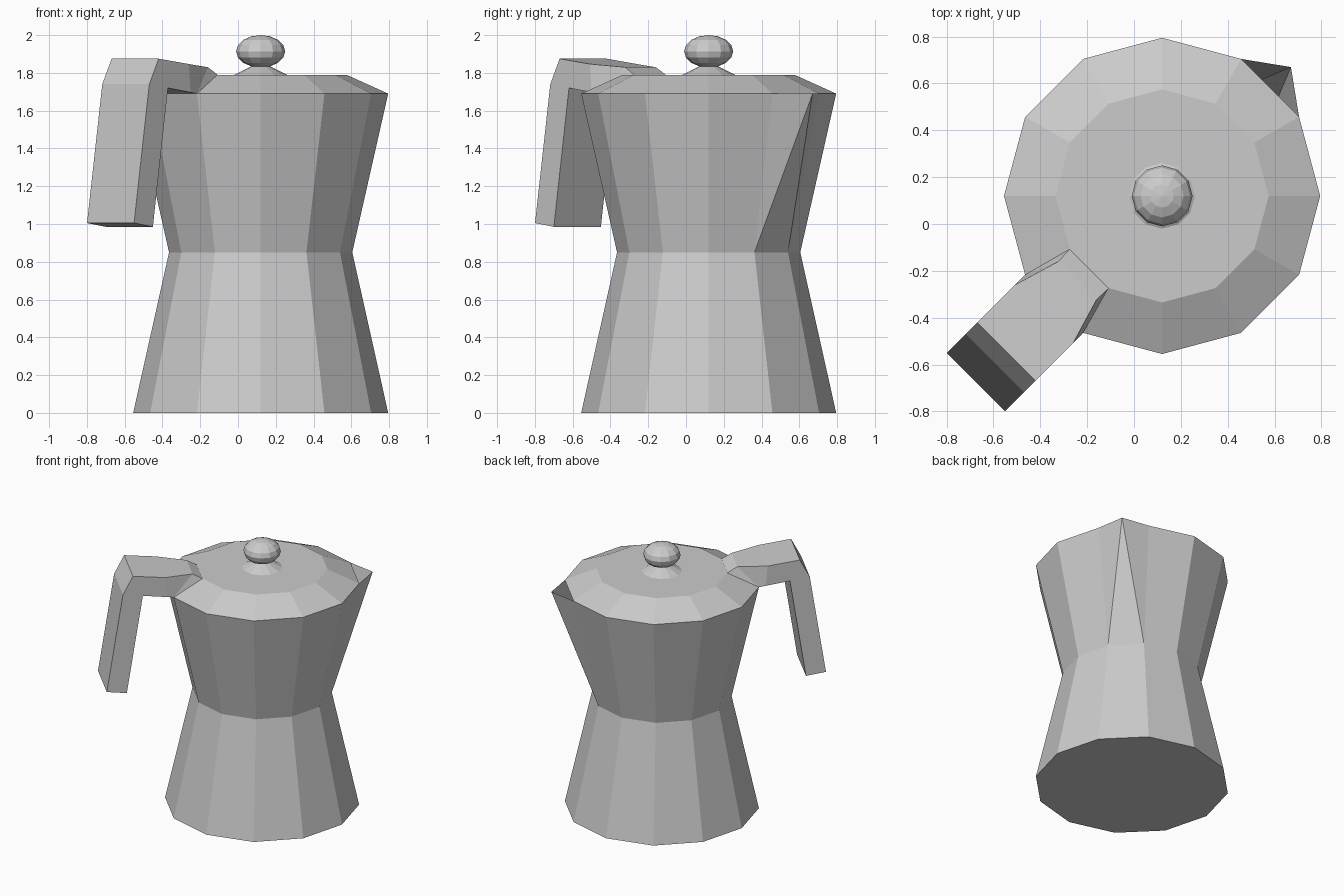
import bpy, bmesh, math
from mathutils import Vector

if "Cube" in bpy.data.objects:
    bpy.data.objects.remove(bpy.data.objects["Cube"])

CX = CY = 0.12   # axis of the pot
SIDES = 12


def finish(bm, name):
    me = bpy.data.meshes.new(name)
    bm.to_mesh(me)
    bm.free()
    ob = bpy.data.objects.new(name, me)
    bpy.context.collection.objects.link(ob)
    return ob


def lathe(bm, profile):
    """Twelve-sided rings joined by quads; returns rings and side faces."""
    rings = [[bm.verts.new((CX + r * math.cos(k * math.tau / SIDES),
                            CY + r * math.sin(k * math.tau / SIDES), z))
              for k in range(SIDES)] for r, z in profile]
    faces = []
    for a, b in zip(rings, rings[1:]):
        faces.append([bm.faces.new((a[k], a[(k + 1) % SIDES], b[(k + 1) % SIDES], b[k]))
                      for k in range(SIDES)])
    return rings, faces


# Body with the pouring spout pulled out of one upper wall
bm = bmesh.new()
rings, walls = lathe(bm, [(0.675, 0), (0.485, 0.85), (0.675, 1.69)])
bm.faces.new(rings[0][::-1])
bm.faces.remove(walls[1][1])
low_a, low_b = rings[1][1:3]
top_a, top_b = rings[2][1:3]
mid = bm.verts.new((low_a.co + low_b.co) / 2)
tip = bm.verts.new((0.67, 0.67, 1.69))
for tri in ((low_a, mid, tip), (low_a, tip, top_a), (mid, low_b, tip), (low_b, top_b, tip)):
    bm.faces.new(tri)
finish(bm, "body")

# Lid with the small raised collar under the knob
bm = bmesh.new()
rings, _ = lathe(bm, [(0.675, 1.69), (0.455, 1.79), (0.14, 1.79), (0.05, 1.835)])
bm.faces.new(rings[-1])
finish(bm, "lid")

# Knob
bm = bmesh.new()
bmesh.ops.create_uvsphere(bm, u_segments=12, v_segments=8, radius=1)
bmesh.ops.scale(bm, vec=(0.13, 0.13, 0.086), verts=bm.verts)
bmesh.ops.translate(bm, vec=(CX, CY, 1.914), verts=bm.verts)
finish(bm, "knob")

# Handle: outer and inner points (distance from axis, height, half width)
W = 0.176
sections = [
    ((0.44, 1.79, 0.118), (0.445, 1.785, 0.118)),
    ((0.51, 1.83, 0.115), (0.652, 1.69, 0.175)),
    ((0.714, 1.847, W), (0.70, 1.697, W)),
    ((0.94, 1.875, W), (0.87, 1.72, W)),
    ((1.01, 1.74, W), (0.87, 1.72, W)),
    ((1.124, 1.005, W), (0.983, 0.985, W)),
]
out = Vector((-1, -1, 0)).normalized()
side = Vector((1, -1, 0)).normalized()


def place(p, s):
    return Vector((CX, CY, p[1])) + out * p[0] + side * p[2] * s


bm = bmesh.new()
loops = [[bm.verts.new(place(p, s)) for p, s in ((o, 1), (o, -1), (i, -1), (i, 1))]
         for o, i in sections]
for a, b in zip(loops, loops[1:]):
    for k in range(4):
        n = (k + 1) % 4
        bm.faces.new((a[k], a[n], b[n], b[k]))
bm.faces.new(loops[0][::-1])
bm.faces.new(loops[-1])
bmesh.ops.remove_doubles(bm, verts=bm.verts, dist=0.001)
bmesh.ops.recalc_face_normals(bm, faces=bm.faces)
finish(bm, "handle")
